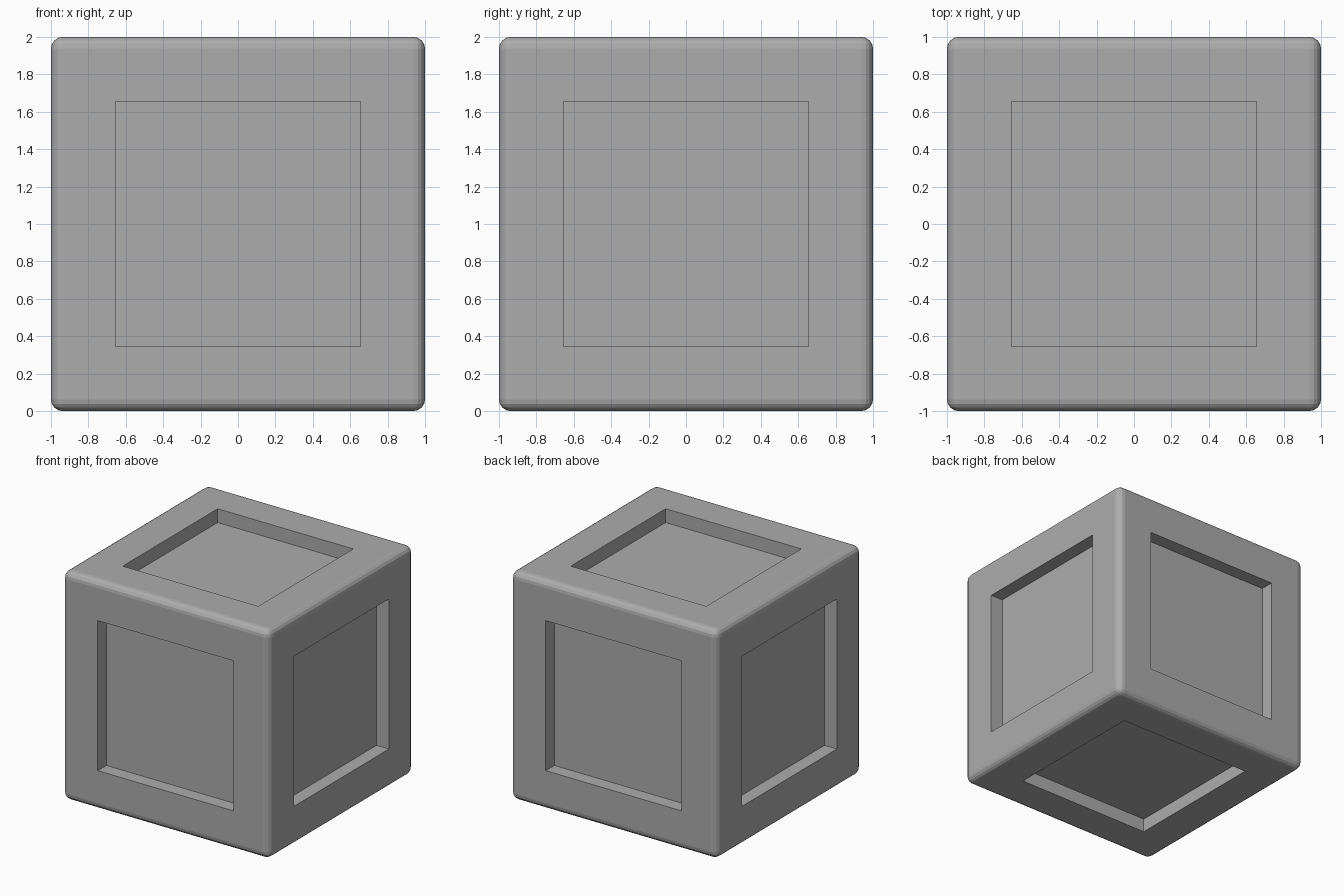
import bpy
import bmesh

SIZE = 2.0
ROUND = 0.062       # radius of the outer edges
OPENING = 0.655     # half width of each recess
DEPTH = 0.12        # depth of each recess

old = bpy.data.objects.get("Cube")
if old:
    bpy.data.objects.remove(old, do_unlink=True)

# Plain grey material
grey = bpy.data.materials.new("plain grey")
grey.use_nodes = True
colour = (0.415, 0.415, 0.415, 1)
grey.diffuse_color = colour
grey.node_tree.nodes["Principled BSDF"].inputs["Base Color"].default_value = colour

# Block with rounded, faceted edges
bm = bmesh.new()
bmesh.ops.create_cube(bm, size=SIZE)
bmesh.ops.bevel(bm, geom=bm.edges[:], offset=ROUND, segments=4,
                profile=0.5, affect='EDGES')

# Square recess in each of the six sides
sides = [f for f in bm.faces if f.calc_area() > 1]
bmesh.ops.inset_individual(bm, faces=sides, use_even_offset=True,
                           thickness=SIZE / 2 - ROUND - OPENING)
for side in sides:
    inward = -side.normal.copy()
    result = bmesh.ops.extrude_discrete_faces(bm, faces=[side])
    bmesh.ops.translate(bm, verts=result["faces"][0].verts, vec=inward * DEPTH)

bmesh.ops.translate(bm, verts=bm.verts, vec=(0, 0, SIZE / 2))
mesh = bpy.data.meshes.new("recessed_block")
bm.to_mesh(mesh)
bm.free()
mesh.materials.append(grey)

block = bpy.data.objects.new("recessed_block", mesh)
bpy.context.collection.objects.link(block)
